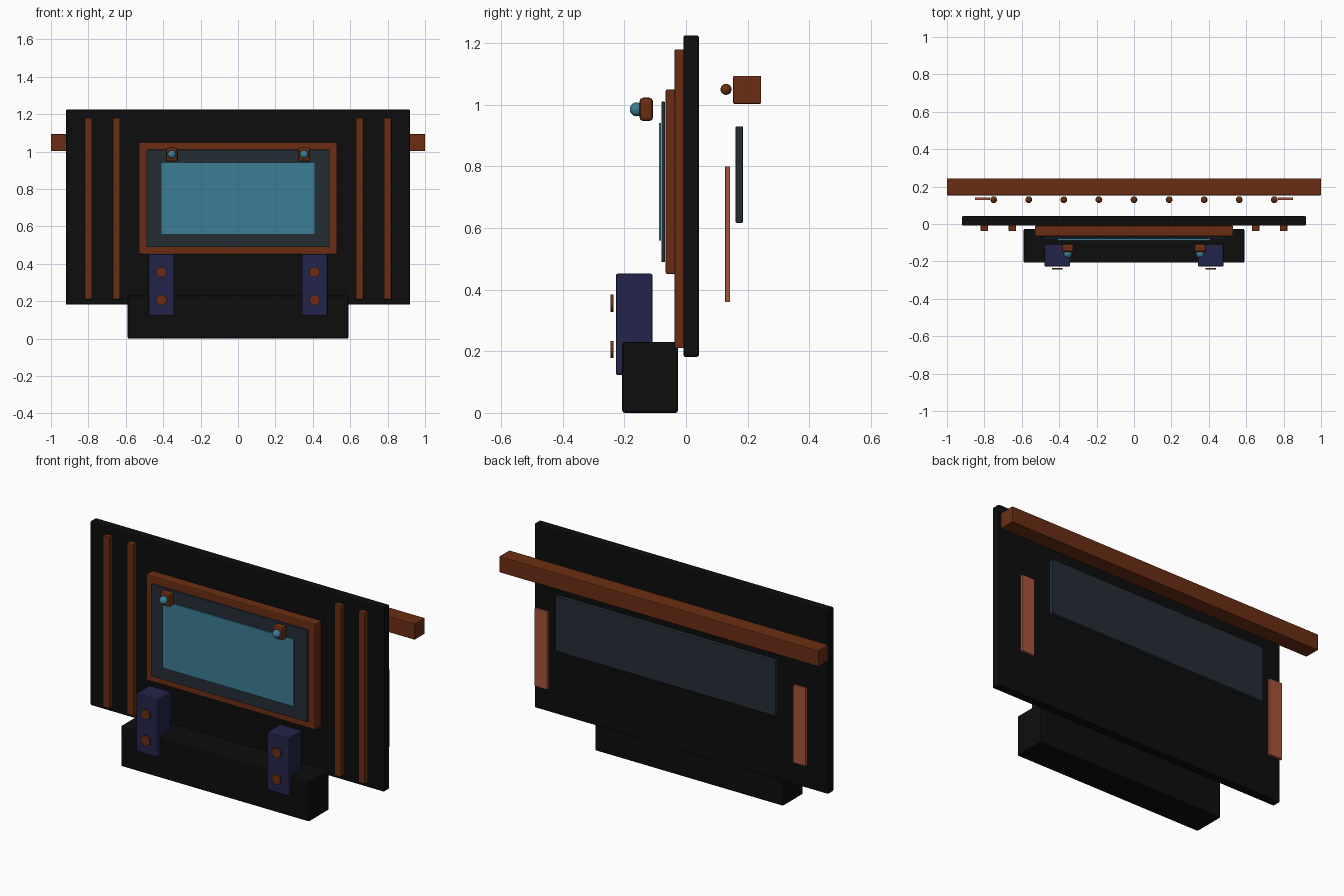
import bpy
import math

if "Cube" in bpy.data.objects:
    bpy.data.objects.remove(bpy.data.objects["Cube"])


def material(name, rgb):
    m = bpy.data.materials.new(name)
    m.diffuse_color = (*rgb, 1.0)
    m.use_nodes = True
    m.node_tree.nodes["Principled BSDF"].inputs["Base Color"].default_value = m.diffuse_color
    return m


BLACK = material("black", (0.004, 0.004, 0.004))
BROWN = material("rust brown", (0.145, 0.027, 0.006))
SLATE = material("dark slate", (0.017, 0.026, 0.036))
TEAL = material("teal glass", (0.047, 0.21, 0.30))
NAVY = material("navy", (0.017, 0.017, 0.07))
COPPER = material("copper", (0.38, 0.09, 0.042))


def finish(name, mat):
    ob = bpy.context.object
    ob.name = name
    ob.data.materials.append(mat)
    return ob


def box(name, x, y, z, mat, bevel=0.004):
    """Box from (min, max) ranges, with softened edges."""
    bpy.ops.mesh.primitive_cube_add(
        size=1, location=[(r[0] + r[1]) / 2 for r in (x, y, z)])
    ob = finish(name, mat)
    ob.scale = [r[1] - r[0] for r in (x, y, z)]
    bpy.ops.object.transform_apply(location=False, rotation=False, scale=True)
    if bevel:
        mod = ob.modifiers.new("soft edges", 'BEVEL')
        mod.width = bevel
        mod.segments = 2
    return ob


def ball(name, loc, r, mat):
    bpy.ops.mesh.primitive_uv_sphere_add(
        segments=20, ring_count=12, radius=r, location=loc)
    bpy.ops.object.shade_smooth()
    return finish(name, mat)


def disc(name, loc, r, depth, mat):
    bpy.ops.mesh.primitive_cylinder_add(
        vertices=20, radius=r, depth=depth, location=loc,
        rotation=(math.pi / 2, 0, 0))
    bpy.ops.object.shade_smooth_by_angle(angle=math.radians(35))
    return finish(name, mat)


# Main board and foot
box("main_panel", (-0.92, 0.92), (-0.008, 0.042), (0.182, 1.225), BLACK, 0.006)
box("base_block", (-0.59, 0.59), (-0.207, -0.026), (0.0, 0.23), BLACK, 0.008)

# Framed screen
box("screen_frame", (-0.53, 0.53), (-0.066, -0.008), (0.45, 1.05), BROWN, 0.006)
box("screen_border", (-0.49, 0.49), (-0.08, -0.068), (0.49, 1.01), SLATE, 0.002)
box("screen_glass", (-0.41, 0.41), (-0.088, -0.081), (0.56, 0.94), TEAL, 0)

# Beam, row of beads and panel behind the board
box("rear_beam", (-1.0, 1.0), (0.153, 0.244), (1.003, 1.094), BROWN)
for i in range(9):
    ball(f"rear_bead_{i + 1}", ((i - 4) * 0.1875, 0.13, 1.05), 0.018, BROWN)
box("rear_panel", (-0.69, 0.69), (0.161, 0.185), (0.617, 0.93), SLATE, 0.003)

# Parts repeated on both sides
for s, side in ((-1, "left"), (1, "right")):
    for i, cx in enumerate((0.65, 0.80)):
        box(f"front_strip_{side}_{i + 1}", (s * cx - 0.02, s * cx + 0.02),
            (-0.037, -0.007), (0.21, 1.18), BROWN, 0.003)
    cx = s * 0.41
    box(f"bracket_{side}", (cx - 0.068, cx + 0.068), (-0.227, -0.109),
        (0.123, 0.452), NAVY, 0.005)
    for i, z in enumerate((0.206, 0.356)):
        disc(f"bolt_{side}_{i + 1}", (cx, -0.24, z), 0.028, 0.009, BROWN)
    cx = s * 0.354
    box(f"lamp_mount_{side}", (cx - 0.032, cx + 0.032), (-0.151, -0.107),
        (0.947, 1.023), BROWN, 0.012)
    ball(f"lamp_{side}", (cx, -0.16, 0.985), 0.0225, TEAL)
    cx = s * 0.81
    box(f"rear_plate_{side}", (cx - 0.04, cx + 0.04), (0.127, 0.143),
        (0.36, 0.80), COPPER, 0.002)
